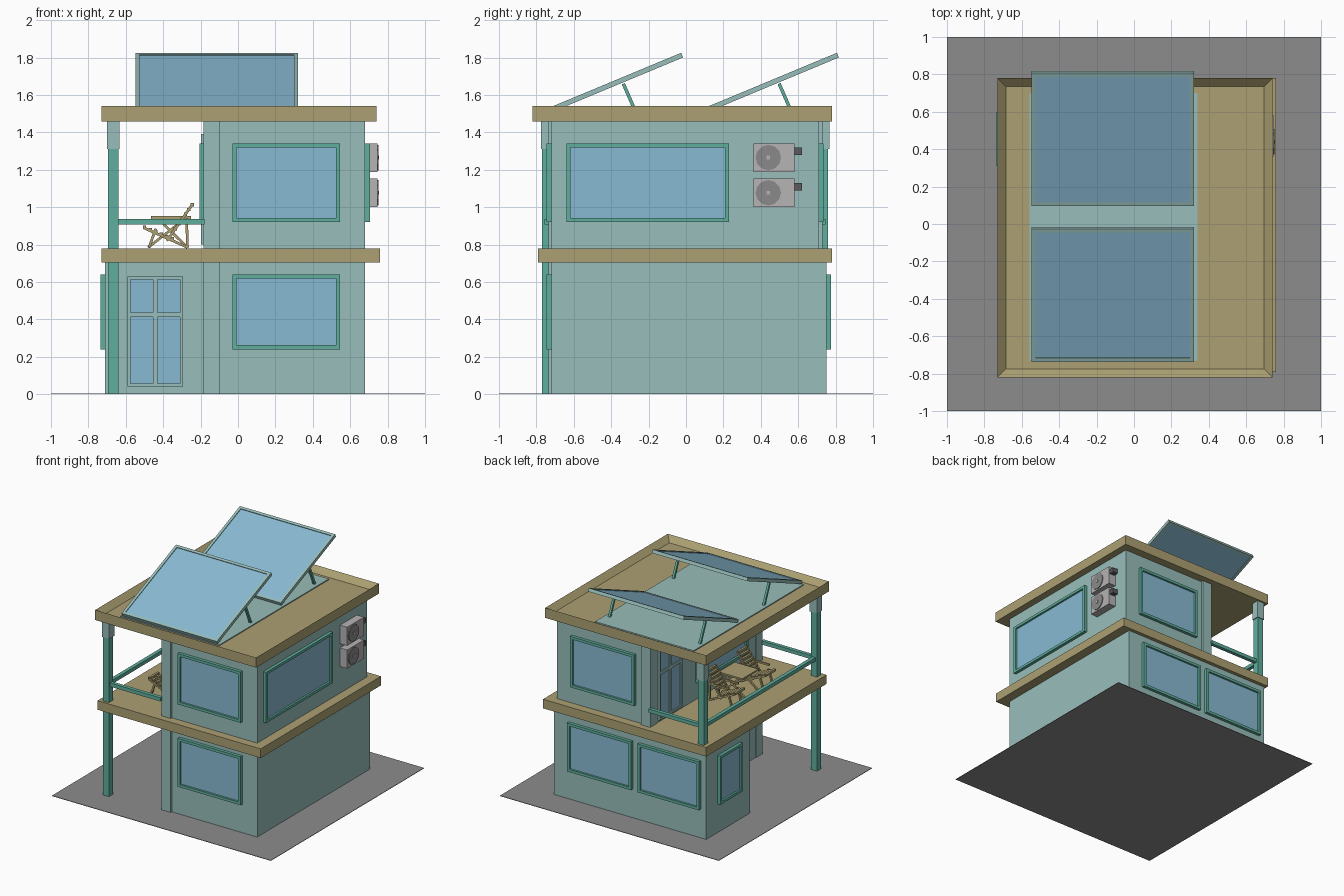
import bpy, bmesh, math
from mathutils import Matrix, Vector

if "Cube" in bpy.data.objects:
    bpy.data.objects.remove(bpy.data.objects["Cube"])


def material(name, rgb):
    m = bpy.data.materials.new(name)
    m.diffuse_color = [(c / 255 / 12.92 if c < 10 else ((c / 255 + 0.055) / 1.055) ** 2.4) for c in rgb] + [1]
    m.use_nodes = True
    m.node_tree.nodes["Principled BSDF"].inputs["Base Color"].default_value = m.diffuse_color
    return m


WALL = material("pale teal", (152, 190, 186))
TRIM = material("green trim", (96, 175, 158))
TAN = material("tan", (172, 160, 114))
GLASS = material("blue glass", (137, 186, 211))
GROUND = material("ground gray", (140, 140, 140))
METAL = material("light gray", (182, 179, 179))
FAN = material("fan gray", (138, 138, 138))
PIPE = material("dark gray", (92, 92, 92))


def finish(name, bm, mat, matrix=None):
    bmesh.ops.recalc_face_normals(bm, faces=bm.faces)
    me = bpy.data.meshes.new(name)
    bm.to_mesh(me)
    bm.free()
    me.materials.append(mat)
    ob = bpy.data.objects.new(name, me)
    if matrix is not None:
        ob.matrix_world = matrix
    bpy.context.collection.objects.link(ob)
    return ob


def boxes(name, mat, *specs, matrix=None):
    """One object from boxes given as (x0, x1, y0, y1, z0, z1)."""
    bm = bmesh.new()
    for x0, x1, y0, y1, z0, z1 in specs:
        m = Matrix.Translation(((x0 + x1) / 2, (y0 + y1) / 2, (z0 + z1) / 2)) @ \
            Matrix.Diagonal((abs(x1 - x0), abs(y1 - y0), abs(z1 - z0), 1))
        bmesh.ops.create_cube(bm, size=1, matrix=m)
    return finish(name, bm, mat, matrix)


def bars(name, mat, t, *ends):
    """One object from square bars between pairs of points."""
    bm = bmesh.new()
    for p, q in ends:
        p, q = Vector(p), Vector(q)
        d = q - p
        m = Matrix.Translation((p + q) / 2) @ d.to_track_quat('Z', 'X').to_matrix().to_4x4() @ \
            Matrix.Diagonal((t, t, d.length, 1))
        bmesh.ops.create_cube(bm, size=1, matrix=m)
    return finish(name, bm, mat)


def on_wall(axis, plane, out, rect, depth):
    """Box on a wall: rect = (a0, a1, z0, z1), standing out by depth."""
    a0, a1, z0, z1 = rect
    d0, d1 = sorted((plane, plane + out * depth))
    return (a0, a1, d0, d1, z0, z1) if axis == 'y' else (d0, d1, a0, a1, z0, z1)


def ring(a0, a1, z0, z1, w):
    return [(a0, a1, z0, z0 + w), (a0, a1, z1 - w, z1),
            (a0, a0 + w, z0 + w, z1 - w), (a1 - w, a1, z0 + w, z1 - w)]


def window(name, axis, plane, out, a0, a1, z0, z1):
    boxes(name + "_frame", TRIM, *[on_wall(axis, plane, out, r, 0.025) for r in ring(a0, a1, z0, z1, 0.022)])
    boxes(name + "_glass", GLASS, on_wall(axis, plane, out, (a0 + .02, a1 - .02, z0 + .02, z1 - .02), 0.009))


def door(name, axis, plane, out, a0, a1, z0, z1):
    mid, rail = (a0 + a1) / 2, z0 + 0.385
    parts = ring(a0, a1, z0, z1, 0.016)
    parts += [(mid - .013, mid + .013, z0 + .016, z1 - .016)]
    parts += [(l, r, rail - .012, rail + .012) for l, r in ((a0 + .016, mid - .013), (mid + .013, a1 - .016))]
    boxes(name + "_frame", WALL, *[on_wall(axis, plane, out, r, 0.018) for r in parts])
    boxes(name + "_glass", GLASS, on_wall(axis, plane, out, (a0 + .01, a1 - .01, z0 + .01, z1 - .01), 0.008))


# Ground plate
boxes("ground_plate", GROUND, (-1, 1, -1, 1, 0, 0.004))

# Ground floor: an L-shaped block, with the front left corner open
bm = bmesh.new()
plan = [(-.71, .18), (-.18, .18), (-.18, -.72), (.68, -.72), (.68, .75), (-.71, .75)]
base = bm.faces.new([bm.verts.new((x, y, 0.004)) for x, y in plan])
top = bmesh.ops.extrude_face_region(bm, geom=[base])["geom"]
bmesh.ops.translate(bm, verts=[v for v in top if isinstance(v, bmesh.types.BMVert)], vec=(0, 0, 0.706))
finish("ground_floor_walls", bm, WALL)
boxes("upper_floor_walls", WALL, (-.18, .68, -.72, .71, .78, 1.46))
boxes("wall_pillars", WALL, (-.185, -.10, -.735, -.65, .004, .71),
      (-.185, -.10, -.735, -.65, .78, 1.46), (-.185, -.10, .65, .73, .78, 1.46))

# Floor slab and roof with a sunken top
boxes("floor_slab", TAN, (-.73, .76, -.79, .78, .705, .78))
roof = boxes("roof_slab", TAN, (-.73, .74, -.82, .78, 1.457, 1.54))
bm = bmesh.new()
bm.from_mesh(roof.data)
face = max(bm.faces, key=lambda f: f.calc_center_median().z)
bmesh.ops.inset_region(bm, faces=[face], thickness=0.065)
bmesh.ops.translate(bm, verts=face.verts, vec=(0, 0, -0.045))
bm.to_mesh(roof.data)
bm.free()
boxes("roof_panel_base", WALL, (-.56, .34, -.73, .70, 1.49, 1.503))

# Corner posts with caps, and balcony rails
boxes("corner_posts", TRIM, (-.695, -.64, -.77, -.715, .004, .71),
      (-.695, -.64, -.77, -.715, .78, 1.32), (-.695, -.64, .705, .76, .78, 1.32))
boxes("post_caps", WALL, (-.70, -.633, -.776, -.709, 1.31, 1.46), (-.70, -.633, .70, .766, 1.31, 1.46))
boxes("balcony_rails", TRIM, (-.64, -.18, -.757, -.727, .908, .938), (-.64, -.18, .715, .745, .908, .938),
      (-.682, -.652, -.715, .705, .908, .938))

# Windows and doors
LOW, HIGH = (.24, .64), (.92, 1.34)
window("front_lower_window", 'y', -.72, -1, -.03, .545, *LOW)
window("front_upper_window", 'y', -.72, -1, -.03, .545, *HIGH)
window("back_lower_window", 'y', .75, 1, -.04, .545, *LOW)
window("back_lower_left_window", 'y', .75, 1, -.66, -.10, *LOW)
window("back_upper_window", 'y', .71, 1, -.04, .545, *HIGH)
window("right_upper_window", 'x', .68, 1, -.64, .23, *HIGH)
window("left_lower_window", 'x', -.71, -1, .31, .60, *LOW)
window("balcony_window", 'x', -.18, -1, -.52, .13, *HIGH)
door("entrance_door", 'y', .18, -1, -.59, -.295, .04, .63)
door("balcony_door", 'x', -.18, -1, .33, .625, .80, 1.39)

# Air conditioner units on the right wall
for i, z in enumerate((1.0, 1.188)):
    boxes(f"air_unit_{i}", METAL, (.68, .745, .36, .58, z, z + .153))
    boxes(f"air_unit_pipe_{i}", PIPE, (.69, .735, .58, .62, z + .09, z + .13))
    bm = bmesh.new()
    bmesh.ops.create_cone(bm, cap_ends=True, segments=12, radius1=.068, radius2=.068, depth=.008)
    finish(f"air_unit_fan_{i}", bm, FAN, Matrix.Translation((.747, .44, z + .077)) @ Matrix.Rotation(math.pi / 2, 4, 'Y'))
    boxes(f"air_unit_hub_{i}", METAL, (.745, .754, .43, .45, z + .067, z + .087))

# Tilted solar panels on struts
for i, dy in enumerate((0, .833)):
    m = Matrix.Translation((-.113, -.376 + dy, 1.665)) @ Matrix.Rotation(math.radians(22.6), 4, 'X')
    w, l = .435, .385
    frame = [(a0, a1, b0, b1, -.0135, .0135) for a0, a1, b0, b1 in ring(-w, w, -l, l, .022)]
    boxes(f"solar_frame_{i}", WALL, *frame, matrix=m)
    boxes(f"solar_glass_{i}", GLASS, (-w + .02, w - .02, -l + .02, l - .02, -.008, .008), matrix=m)
    bars(f"solar_struts_{i}", TRIM, .018, *[((x, -.335 + dy, 1.66), (x, -.265 + dy, 1.50)) for x in (-.525, .30)])

# Balcony table with crossed legs
boxes("table_top", TAN, (-.465, -.25, -.28, -.07, .938, .952))
bars("table_legs", TAN, .014, *[e for y in (-.26, -.09) for e in (
    ((-.48, y, .785), (-.28, y, .94)), ((-.27, y, .785), (-.43, y, .94)))])

# Two folding chairs, facing left
for i, y in enumerate((-.385, .02)):
    s = .06
    sides = [e for k in (y - s, y + s) for e in (
        ((-.38, k, .82), (-.24, k, 1.02)), ((-.505, k, .89), (-.27, k, .785)),
        ((-.475, k, .785), (-.44, k, .885)), ((-.27, k, .785), (-.275, k, .94)),
        ((-.45, k, .92), (-.28, k, .92)))]
    bars(f"chair_frame_{i}", TAN, .014, *sides)
    slats = [((-.50 + .03 * k, y - s, .893 - .0125 * k), (-.50 + .03 * k, y + s, .893 - .0125 * k)) for k in range(6)]
    slats += [((-.335 + .018 * k, y - s, .885 + .0257 * k), (-.335 + .018 * k, y + s, .885 + .0257 * k)) for k in range(6)]
    bars(f"chair_slats_{i}", TAN, .018, *slats)
